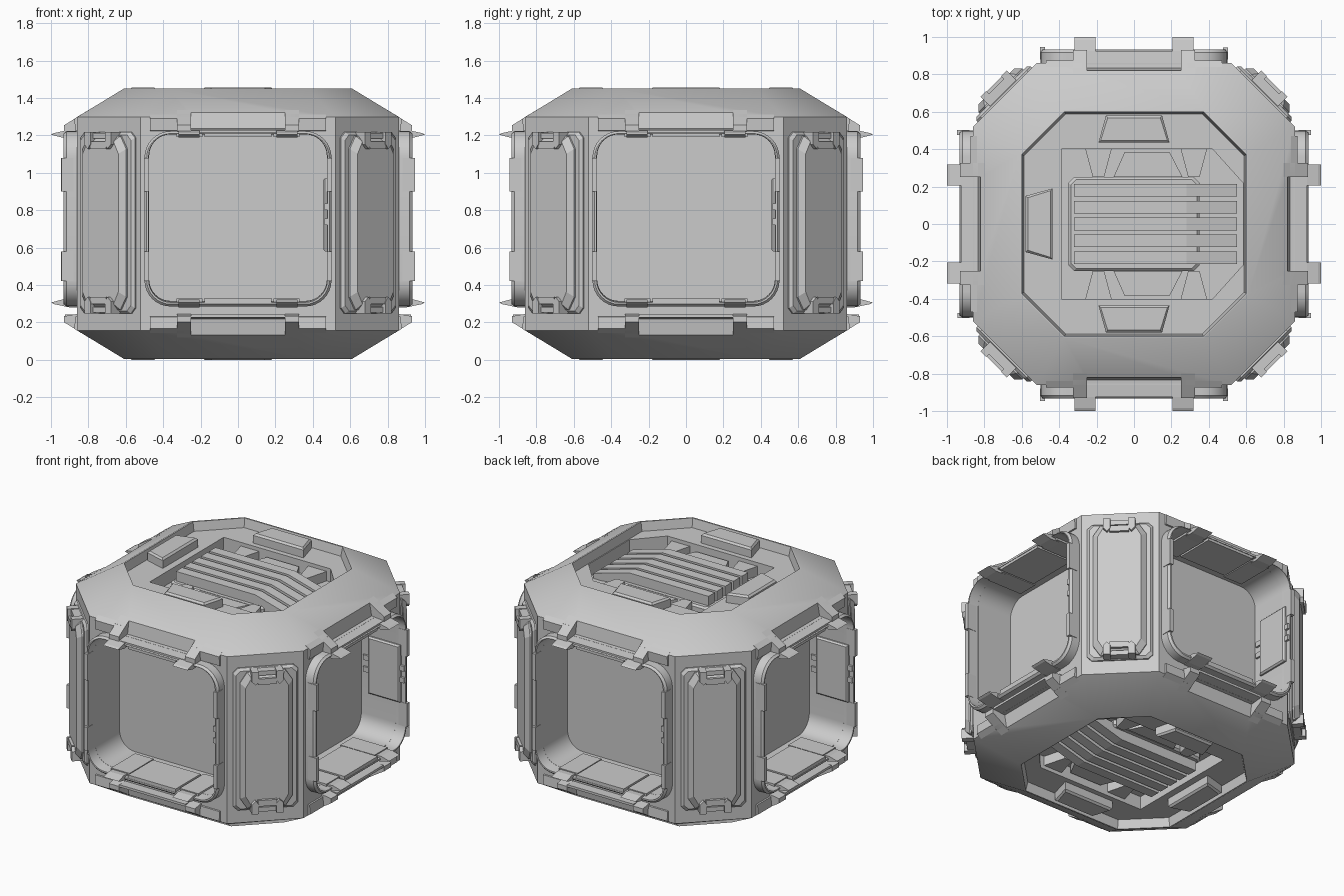
import bpy, bmesh
from math import pi, sin, cos
from mathutils import Matrix, Vector

if "Cube" in bpy.data.objects:
    bpy.data.objects.remove(bpy.data.objects["Cube"])

H = 1.455                                            # total height
FLIP = Matrix.Translation((0, 0, H)) @ Matrix.Diagonal((1, 1, -1, 1))
UP = Matrix.Identity(4)


def side(deg):
    """Local (u across, v up, w outward) for the wall turned by deg."""
    basis = Matrix(((1, 0, 0, 0), (0, 0, -1, 0), (0, 1, 0, 0), (0, 0, 0, 1)))
    return Matrix.Rotation(deg * pi / 180, 4, 'Z') @ basis


def loft(name, rings, mat=UP, loop=False, smooth=False):
    bm = bmesh.new()
    vs = [[bm.verts.new(mat @ Vector(p)) for p in r] for r in rings]
    n = len(rings[0])
    for a in range(len(vs) if loop else len(vs) - 1):
        A, B = vs[a], vs[(a + 1) % len(vs)]
        for i in range(n):
            bm.faces.new((A[i], A[(i + 1) % n], B[(i + 1) % n], B[i]))
    if not loop:
        bm.faces.new(vs[0])
        bm.faces.new(vs[-1])
    bmesh.ops.recalc_face_normals(bm, faces=bm.faces)
    me = bpy.data.meshes.new(name)
    bm.to_mesh(me)
    bm.free()
    ob = bpy.data.objects.new(name, me)
    bpy.context.collection.objects.link(ob)
    if smooth:
        shade(ob)
    return ob


def shade(ob):
    bpy.ops.object.select_all(action='DESELECT')
    ob.select_set(True)
    bpy.context.view_layer.objects.active = ob
    bpy.ops.object.shade_smooth_by_angle(angle=0.5)


def prism(name, pts, w0, w1, mat=UP, bevel=0.0):
    """Extrude a 2D outline along the third axis, optionally with a sloped top edge."""
    rings = [[(x, y, w0) for x, y in pts]]
    if bevel:
        xs, ys = [p[0] for p in pts], [p[1] for p in pts]
        cx, cy = (min(xs) + max(xs)) / 2, (min(ys) + max(ys)) / 2
        sx = 1 - 2 * bevel / (max(xs) - min(xs))
        sy = 1 - 2 * bevel / (max(ys) - min(ys))
        rings.append([(x, y, w1 - bevel) for x, y in pts])
        rings.append([(cx + (x - cx) * sx, cy + (y - cy) * sy, w1) for x, y in pts])
    else:
        rings.append([(x, y, w1) for x, y in pts])
    return loft(name, rings, mat)


def rect(x0, x1, y0, y1):
    return [(x0, y0), (x1, y0), (x1, y1), (x0, y1)]


def octagon(a, b, z):
    return [(b, -a, z), (a, -b, z), (a, b, z), (b, a, z),
            (-b, a, z), (-a, b, z), (-a, -b, z), (-b, -a, z)]


def rounded(hw, z0, z1, r, w, n=8):
    out = []
    for k, (cx, cy) in enumerate([(hw - r, z1 - r), (r - hw, z1 - r),
                                  (r - hw, z0 + r), (hw - r, z0 + r)]):
        for i in range(n + 1):
            t = (k + i / n) * pi / 2
            out.append((cx + r * cos(t), cy + r * sin(t), w))
    return out


def wedge(name, u0, u1, profile, mat, taper=0.0):
    """Cross-section of (w, v) points swept across u."""
    wm = max(p[0] for p in profile)
    def ring(u, s):
        return [(u + (s * taper if w == wm else 0), v, w) for w, v in profile]
    return loft(name, [ring(u0, 1), ring(u1, -1)], mat)


# Main shell
body = loft("shell", [octagon(.61, .375, .005), octagon(.86, .52, .157),
                      octagon(.86, .52, 1.298), octagon(.61, .375, 1.45)])

# Cutters: doorways, hood notches, roof and underside pits
PIT = [(-.388, -.4), (.42, -.4), (.582, -.22), (.582, .22), (.42, .4), (-.388, .4)]
cutters = []
for k in range(4):
    m = side(90 * k)
    cutters.append(loft("cut_door", [rounded(.475, .315, 1.205, .115, .60),
                                     rounded(.475, .315, 1.205, .115, 1.1)], m))
    for f in (UP, FLIP):
        cutters.append(wedge("cut_notch", -.25, .25,
                             [(.835, 1.235), (1, 1.235), (1, 1.5), (.79, 1.5)], f @ m))
for f in (UP, FLIP):
    cutters.append(loft("cut_roof", [octagon(.588, .365, 1.39), octagon(.60, .371, 1.45),
                                     octagon(.60, .371, 1.6)], f))
    cutters.append(prism("cut_pit", PIT, 1.30, 1.5, f))
for c in cutters:
    c.hide_render = True
    mod = body.modifiers.new("cut", 'BOOLEAN')
    mod.operation, mod.solver, mod.object = 'DIFFERENCE', 'EXACT', c
    bpy.context.view_layer.objects.active = body
    bpy.ops.object.modifier_apply(modifier=mod.name)
    bpy.data.objects.remove(c)
shade(body)

# Roof and underside details
for f, tag in ((UP, "roof"), (FLIP, "underside")):
    for deg in (0, 180, 270):
        m = f @ Matrix.Rotation(deg * pi / 180, 4, 'Z')
        prism(f"{tag}_hatch", [(-.15, -.58), (.15, -.58), (.19, -.435), (-.19, -.435)],
              1.37, 1.455, m, .012)
    prism(f"{tag}_vent_base", [(-.35, -.22), (-.32, -.25), (.32, -.25), (.35, -.22),
                               (.35, .22), (.32, .25), (-.32, .25), (-.35, .22)],
          1.29, 1.345, f, .012)
    for i in range(5):
        y = -.18 + .09 * i
        prism(f"{tag}_vent_bar", [(-.32, 1.32), (-.32, 1.41), (.28, 1.41), (.55, 1.335),
                                  (.55, 1.295), (.28, 1.32)], y - .034, y + .034, f @ side(0))
    for s in (1, -1):
        prism(f"{tag}_vent_bracket", [(-.11, s * .25), (.26, s * .25),
                                      (.19, s * .385), (-.05, s * .385)], 1.29, 1.35, f)
        for x in (-.19, .32):
            prism(f"{tag}_vent_rib", [(x - .03, s * .25), (x + .03, s * .25),
                                      (x + .07, s * .4), (x - .07, s * .4)], 1.29, 1.365, f)

# Four doorways
for k in range(4):
    m = side(90 * k)
    # Rounded frame around the opening
    loft("door_frame", [rounded(.50, .285, 1.222, .14, .85),
                        rounded(.50, .285, 1.222, .14, .918),
                        rounded(.488, .297, 1.21, .13, .932),
                        rounded(.478, .307, 1.207, .12, .932),
                        rounded(.475, .315, 1.205, .115, .85)], m, loop=True, smooth=True)
    for s in (1, -1):
        # Side wall panels inside the opening
        wall = m @ Matrix(((0, 0, -s, 0), (0, 1, 0, 0), (s, 0, 0, 0), (0, 0, 0, 1)))
        prism("door_wall_panel", rect(.66, .90, .58, .97), -.48, -.455, wall, .01)
        for v in (.72, .80):
            prism("door_wall_clip", rect(.62, .93, v, v + .035), -.48, -.462, wall)
        # Thicker corner brackets on the frame
        for v0, v1 in ((.42, .58), (.90, 1.08)):
            prism("frame_bracket", rect(s * .489 - .014, s * .489 + .014, v0, v1), .88, .945, m)
    # Door floor and ceiling plates
    for v0, v1 in ((.305, .33), (1.19, 1.212)):
        plate = [(-.18, v0), (.18, v0), (.18, v1), (-.18, v1)]
        prism("door_plate", plate, .66, .93, m)
        lo = (v0 + v1) / 2
        for s in (1, -1):
            prism("door_side_plate", rect(s * .26 - .07, s * .26 + .07, lo - .009, lo + .009),
                  .64, .90, m)
    # Hoods and sills carrying on the roof slope, with clip tabs
    for f in (UP, FLIP):
        fm = f @ m
        for s in (1, -1):
            u0, u1 = sorted((s * .25, s * .325))
            wedge("hood_wing", u0, u1, [(.80, 1.335), (.93, 1.254), (.93, 1.222), (.80, 1.20)], fm)
            a, b = sorted((s * .325, s * .47))
            wedge("hood_flank", a, b, [(.84, 1.311), (.875, 1.289), (.87, 1.225), (.84, 1.22)], fm)
        wedge("hood_lip", -.25, .25, [(.82, 1.238), (.925, 1.228), (.925, 1.212), (.82, 1.212)], fm)
    for s in (1, -1):
        u0, u1 = sorted((s * .205, s * .318))
        for sg, v in ((1, 1.20), (-1, .31)):
            wedge("clip_tab", u0, u1, [(.86, v - sg * .008), (.94, v - sg * .012), (1.0, v + sg * .004),
                                       (.985, v + sg * .012), (.90, v + sg * .03), (.86, v + sg * .03)], m)

# Four diagonal corner panels
MID = .732
for k in range(4):
    m = side(45 + 90 * k)
    def plate8(hw, hh, cx, cy):
        return [(-hw + cx, MID - hh), (hw - cx, MID - hh), (hw, MID - hh + cy), (hw, MID + hh - cy),
                (hw - cx, MID + hh), (-hw + cx, MID + hh), (-hw, MID + hh - cy), (-hw, MID - hh + cy)]
    prism("corner_panel", plate8(.205, .485, .03, .03), .96, 1.0, m, .015)
    prism("corner_panel_core", plate8(.165, .465, .045, .07), .99, 1.04, m, .03)
    for s in (1, -1):
        # Latch at each panel end
        def q(v):
            return MID + s * v
        for t in (1, -1):
            prism("latch_cheek", [(t * .055, q(.485)), (t * .10, q(.485)), (t * .10, q(.42)),
                                  (t * .075, q(.395)), (t * .055, q(.42))], .99, 1.062, m)
        prism("latch_bar", [(-.06, q(.395)), (.06, q(.395)), (.06, q(.435)), (-.06, q(.435))],
              .99, 1.058, m)
        prism("latch_foot", [(-.055, q(.45)), (.055, q(.45)), (.055, q(.48)), (-.055, q(.48))],
              .99, 1.04, m)
